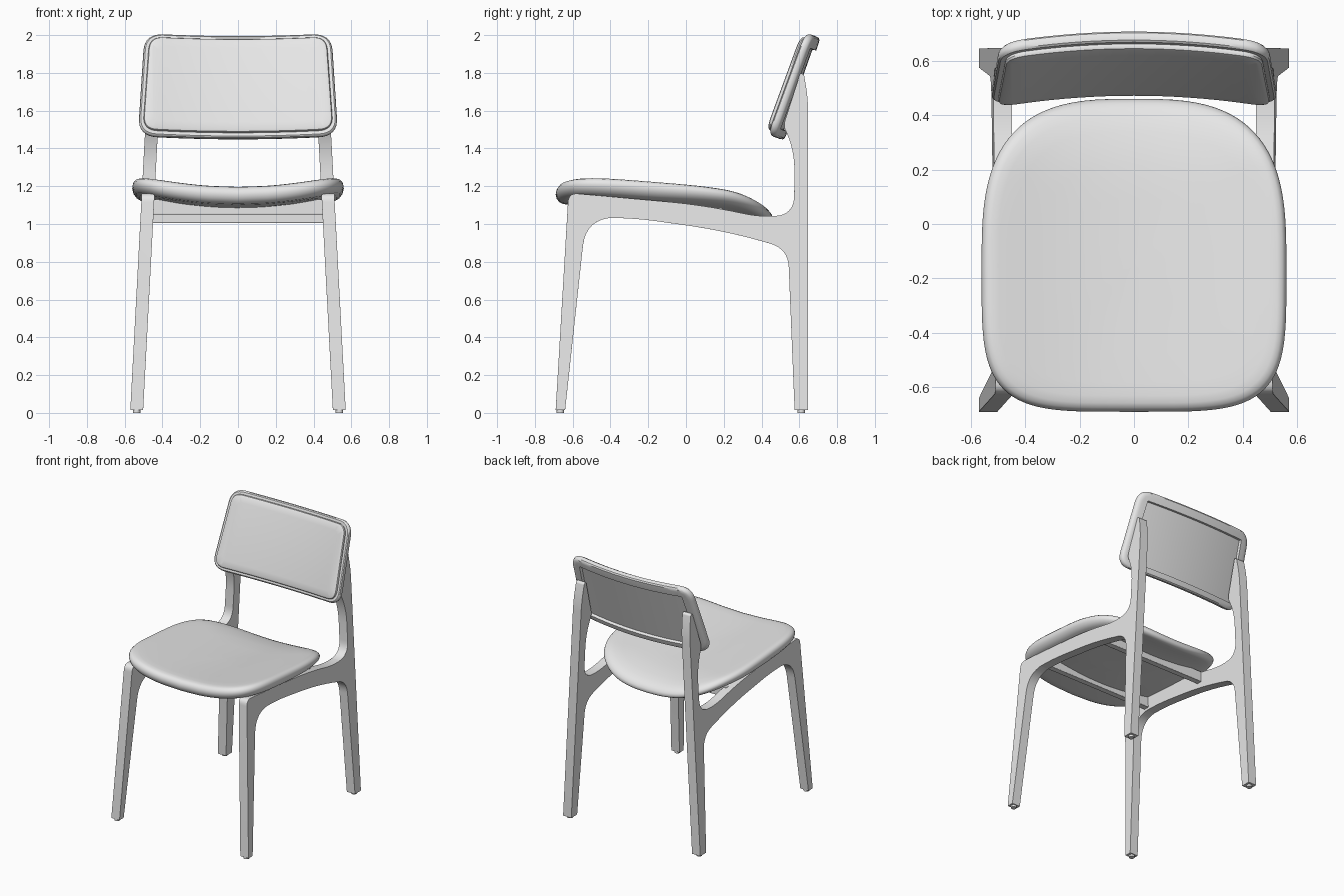
import bpy, bmesh, math
from mathutils import Vector

if "Cube" in bpy.data.objects:
    bpy.data.objects.remove(bpy.data.objects["Cube"])

# One material for the whole chair
grey = bpy.data.materials.new("light grey")
grey.use_nodes = True
grey.diffuse_color = (0.8, 0.8, 0.8, 1)
grey.node_tree.nodes["Principled BSDF"].inputs["Base Color"].default_value = (0.8, 0.8, 0.8, 1)


def finish(bm, name, bevel=0, mirror=False, angle=35):
    bmesh.ops.recalc_face_normals(bm, faces=bm.faces)
    mesh = bpy.data.meshes.new(name)
    bm.to_mesh(mesh)
    bm.free()
    mesh.materials.append(grey)
    ob = bpy.data.objects.new(name, mesh)
    bpy.context.collection.objects.link(ob)
    bpy.ops.object.select_all(action='DESELECT')
    ob.select_set(True)
    bpy.context.view_layer.objects.active = ob
    bpy.ops.object.shade_smooth_by_angle(angle=math.radians(angle))
    if bevel:
        m = ob.modifiers.new("rounded edges", 'BEVEL')
        m.width, m.segments, m.limit_method = bevel, 4, 'ANGLE'
        m.angle_limit = math.radians(40)
    if mirror:
        ob.modifiers.new("mirror", 'MIRROR').use_clip = False
    return ob


def rounded_path(corners, steps=8):
    """Closed outline; each corner (a, b, t) is rounded over the length t."""
    pts = []
    for i, (a, b, t) in enumerate(corners):
        p = Vector((a, b))
        if not t:
            pts.append(p)
            continue
        q = p + (Vector(corners[i - 1][:2]) - p).normalized() * t
        r = p + (Vector(corners[(i + 1) % len(corners)][:2]) - p).normalized() * t
        for k in range(steps + 1):
            s = k / steps
            pts.append(q * (1 - s) ** 2 + p * 2 * s * (1 - s) + r * s * s)
    return pts


def bridge_rings(bm, rings):
    """Skin a stack of equal-length rings and cap both ends."""
    loops = [[bm.verts.new(p) for p in ring] for ring in rings]
    n = len(loops[0])
    for lo, hi in zip(loops, loops[1:]):
        for i in range(n):
            bm.faces.new((lo[i], lo[(i + 1) % n], hi[(i + 1) % n], hi[i]))
    bm.faces.new(loops[0])
    bm.faces.new(loops[-1])


# Side frames: front leg, seat rail and rear post in one piece, leaning inwards
def lean(z):
    return 0.537 - 0.053 * z


FOOT = 0.015
frame_profile = rounded_path([
    (-0.69, FOOT, 0), (-0.622, 1.165, 0.05), (0.1, 1.10, 0.2), (0.4, 1.035, 0.1),
    (0.572, 1.05, 0.1), (0.575, 1.40, 0.12), (0.515, 1.52, 0.03), (0.605, 1.80, 0.01),
    (0.625, 1.79, 0.01), (0.647, 1.66, 0.08), (0.645, FOOT, 0), (0.575, FOOT, 0),
    (0.54, 0.87, 0.1), (0.2, 0.965, 0.2), (-0.3, 1.035, 0.15), (-0.53, 1.03, 0.15),
    (-0.64, FOOT, 0)])
bm = bmesh.new()
bridge_rings(bm, [[(lean(z) + s * 0.034, y, z) for y, z in frame_profile] for s in (-1, 1)])
finish(bm, "side_frames", bevel=0.02, mirror=True)

# Small glides under the legs
bm = bmesh.new()
for y in (-0.665, 0.61):
    ret = bmesh.ops.create_cone(bm, cap_ends=True, segments=20, radius1=0.02, radius2=0.02, depth=0.03)
    bmesh.ops.translate(bm, verts=ret["verts"], vec=(lean(0), y, 0.015))
finish(bm, "foot_glides", mirror=True)

# Cross bars under the seat
for name, y, z in (("front_cross_bar", -0.40, 1.09), ("rear_cross_bar", 0.17, 1.045)):
    bm = bmesh.new()
    bmesh.ops.create_cube(bm, size=1)
    for v in bm.verts:
        v.co = (v.co.x * 0.94, v.co.y * 0.045 + y, v.co.z * 0.08 + z)
    finish(bm, name, bevel=0.005)


# Seat: superellipse outline, dished across and sloping down to the rear
def power(c, e):
    return math.copysign(abs(c) ** (2 / e), c)


def seat_point(angle, scale, h):
    c, s = math.cos(angle), math.sin(angle)
    e, depth = (3, 0.61) if s > 0 else (4.3, 0.54)
    x, y = 0.56 * scale * power(c, e), -0.15 + depth * scale * power(s, e)
    slope = 1.195 - 0.08 * (y + 0.6)
    drop = 0.65 * max(0, y - 0.2) ** 2
    thick = 0.095 - 0.035 * max(0, y + 0.2)
    return x, y, slope - drop + 0.065 * (x / 0.52) ** 2 - thick * (1 - h)


seat_rings = [(0.02, 0), (0.3, 0), (0.6, 0), (0.85, 0), (0.93, 0.02), (0.965, 0.1),
              (0.99, 0.28), (1, 0.5), (0.992, 0.7), (0.972, 0.86), (0.94, 0.95),
              (0.89, 0.99), (0.8, 1), (0.6, 1), (0.4, 1), (0.2, 1), (0.02, 1)]
bm = bmesh.new()
bridge_rings(bm, [[seat_point(math.tau * i / 96, sc, h) for i in range(96)] for sc, h in seat_rings])
finish(bm, "seat", angle=60)


# Backrest: flat rounded panels, cut into strips, then bent and tilted
def panel_ring(inset, w, radius, low=0):
    b, t, hh = 0.53 - inset, 0.495 - inset, 0.288 - inset
    path = rounded_path([(-b, -hh + low, radius), (b, -hh + low, radius), (t, hh, radius), (-t, hh, radius)])
    return [(u, w, v) for u, v in path]


TILT = math.radians(19.5)


def back_panel(name, rings):
    bm = bmesh.new()
    bridge_rings(bm, rings)
    for k in range(-9, 10):
        bmesh.ops.bisect_plane(bm, geom=bm.verts[:] + bm.edges[:] + bm.faces[:],
                               plane_co=(k * 0.05, 0, 0), plane_no=(1, 0, 0))
    for v in bm.verts:
        x, w, s = v.co
        w -= 0.045 * (x / 0.5) ** 2
        v.co = (x, 0.592 + s * math.sin(TILT) + w * math.cos(TILT),
                1.722 + s * math.cos(TILT) - w * math.sin(TILT))
    finish(bm, name)


# Shell with a recessed rear panel
back_panel("backrest_shell", [
    panel_ring(0.03, -0.018, 0.08), panel_ring(0.01, -0.018, 0.09), panel_ring(0.003, -0.012, 0.1),
    panel_ring(0, 0, 0.1), panel_ring(0.003, 0.016, 0.1), panel_ring(0.012, 0.024, 0.09),
    panel_ring(0.03, 0.026, 0.08), panel_ring(0.07, 0.026, 0.006, -0.02),
    panel_ring(0.074, 0.006, 0.006, -0.02)])

# Padded front
back_panel("backrest_cushion", [
    panel_ring(0.035, -0.01, 0.07), panel_ring(0.027, -0.02, 0.075), panel_ring(0.026, -0.028, 0.075),
    panel_ring(0.03, -0.036, 0.07), panel_ring(0.042, -0.041, 0.06), panel_ring(0.08, -0.044, 0.04)])
